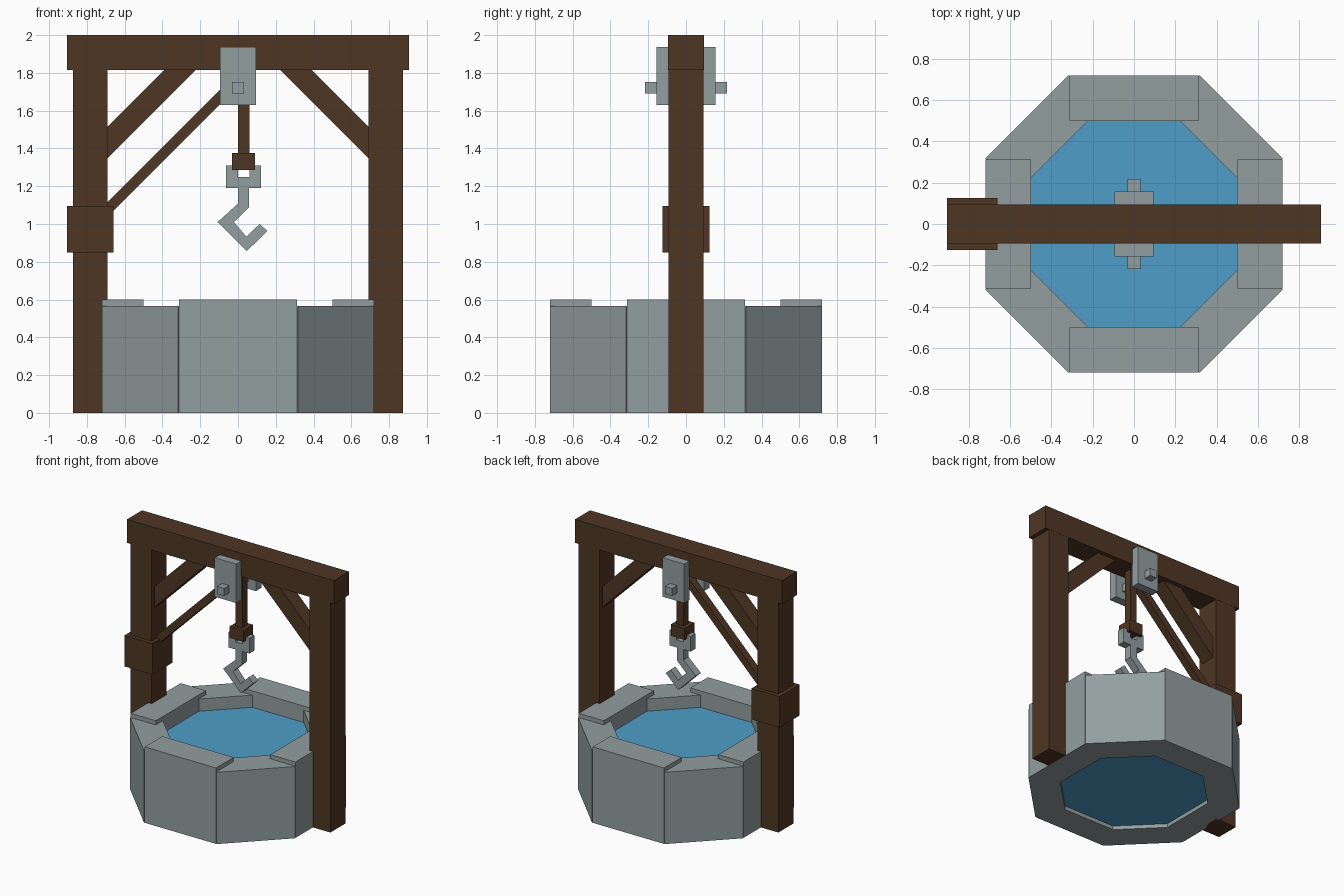
import bpy, bmesh, math
from mathutils import Matrix, Vector

if "Cube" in bpy.data.objects:
    bpy.data.objects.remove(bpy.data.objects["Cube"])


def material(name, rgb):
    m = bpy.data.materials.new(name)
    m.diffuse_color = (*rgb, 1)
    m.use_nodes = True
    m.node_tree.nodes["Principled BSDF"].inputs["Base Color"].default_value = m.diffuse_color
    return m


WOOD = material("dark wood", (0.078, 0.037, 0.017))
STONE = material("grey stone", (0.29, 0.345, 0.35))
WATER = material("blue water", (0.077, 0.345, 0.58))


def finish(name, bm, mat):
    bmesh.ops.recalc_face_normals(bm, faces=bm.faces)
    me = bpy.data.meshes.new(name)
    bm.to_mesh(me)
    bm.free()
    me.materials.append(mat)
    ob = bpy.data.objects.new(name, me)
    bpy.context.collection.objects.link(ob)
    return ob


def box(name, x, y, z, mat, turn=0):
    """Box from (min, max) ranges, optionally turned about the z axis."""
    bm = bmesh.new()
    centre = Vector([sum(r) / 2 for r in (x, y, z)])
    size = [r[1] - r[0] for r in (x, y, z)]
    bmesh.ops.create_cube(bm, size=1, matrix=Matrix.Rotation(turn, 4, 'Z')
                          @ Matrix.Translation(centre) @ Matrix.Diagonal((*size, 1)))
    return finish(name, bm, mat)


def extrude_xz(name, pts, half, mat):
    """Outline in the xz plane, given depth along y."""
    bm = bmesh.new()
    face = bm.faces.new([bm.verts.new((x, -half, z)) for x, z in pts])
    ret = bmesh.ops.extrude_face_region(bm, geom=[face])
    verts = [v for v in ret['geom'] if isinstance(v, bmesh.types.BMVert)]
    bmesh.ops.translate(bm, verts=verts, vec=(0, 2 * half, 0))
    return finish(name, bm, mat)


# Ring of wall blocks: taller straight blocks, lower diagonal ones
for i in range(4):
    a = i * math.pi / 2
    box("wall_block", (-0.312, 0.312), (-0.72, -0.5), (0, 0.6), STONE, a)
    box("wall_corner_block", (-0.286, 0.286), (-0.734, -0.512), (0, 0.567),
        STONE, a + math.pi / 4)

# Octagonal body of water
bm = bmesh.new()
bmesh.ops.create_cone(bm, cap_ends=True, segments=8, radius1=0.56, radius2=0.56, depth=0.44,
                      matrix=Matrix.Translation((0, 0, 0.25))
                      @ Matrix.Rotation(math.pi / 8, 4, 'Z'))
finish("water", bm, WATER)

# Wooden frame
box("top_beam", (-0.905, 0.905), (-0.094, 0.094), (1.815, 2), WOOD)
for s, side in ((-1, "left"), (1, "right")):
    x = sorted((s * 0.69, s * 0.873))
    box(side + "_post", x, (-0.093, 0.093), (0, 1.82), WOOD)
    extrude_xz(side + "_brace", [(s * 0.72, 1.32), (s * 0.72, 1.485), (s * 0.365, 1.84),
                                 (s * 0.2, 1.84)], 0.06, WOOD)
box("rope_collar", (-0.905, -0.66), (-0.125, 0.125), (0.85, 1.095), WOOD)

# Pulley plates either side of the beam, and the axle through them
for s in (-1, 1):
    box("pulley_plate", (-0.094, 0.094), sorted((s * 0.09, s * 0.157)), (1.63, 1.938), STONE)
box("pulley_axle", (-0.031, 0.031), (-0.218, 0.218), (1.692, 1.752), STONE)

# Ropes and the block they end in
extrude_xz("slanted_rope", [(-0.74, 0.988), (-0.74, 1.066), (-0.01, 1.796), (0.03, 1.758)],
           0.03, WOOD)
box("hanging_rope", (0, 0.06), (-0.03, 0.03), (1.33, 1.82), WOOD)
box("rope_end_block", (-0.031, 0.091), (-0.06, 0.06), (1.285, 1.375), WOOD)

# Hook with a forked top
extrude_xz("hook_fork", [(-0.063, 1.31), (-0.063, 1.19), (0.122, 1.19), (0.122, 1.31),
                         (0.061, 1.31), (0.061, 1.25), (0, 1.25), (0, 1.31)], 0.031, STONE)
extrude_xz("hook", [(0, 1.2), (0, 1.108), (-0.108, 1.01), (0.047, 0.857), (0.155, 0.963),
                    (0.114, 1.0), (0.045, 0.932), (-0.022, 1.01), (0.058, 1.088),
                    (0.058, 1.2)], 0.031, STONE)
